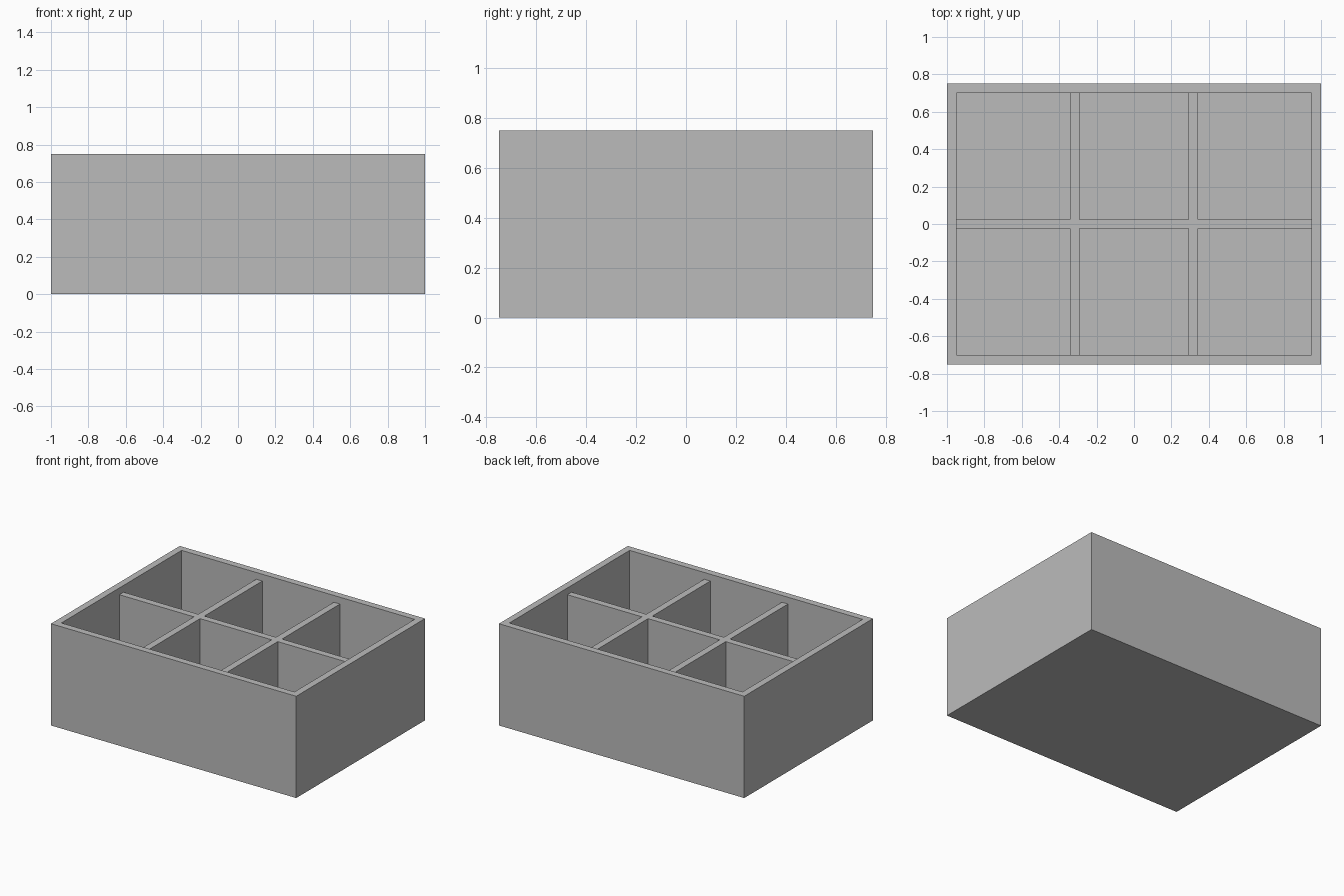
import bpy
import bmesh
from mathutils import Matrix, Vector

default = bpy.data.objects.get("Cube")
if default:
    bpy.data.objects.remove(default, do_unlink=True)

WIDTH, DEPTH, HEIGHT = 2.0, 1.5, 0.75
WALL = 0.05
RIM_DROP = 0.05
COLUMNS = 3

grey = bpy.data.materials.new("plain grey")
grey.use_nodes = True
color = (0.5, 0.5, 0.5, 1.0)
grey.diffuse_color = color
grey.node_tree.nodes["Principled BSDF"].inputs["Base Color"].default_value = color


def add_box(bm, low, high):
    """Add an axis-aligned box between two corners."""
    low, high = Vector(low), Vector(high)
    matrix = Matrix.Translation((low + high) / 2) @ Matrix.Diagonal((*(high - low), 1))
    bmesh.ops.create_cube(bm, size=1, matrix=matrix)


def finish(bm, name):
    mesh = bpy.data.meshes.new(name)
    bm.to_mesh(mesh)
    bm.free()
    mesh.materials.append(grey)
    obj = bpy.data.objects.new(name, mesh)
    bpy.context.collection.objects.link(obj)
    return obj


# Open tray: the top face is inset to make the rim, then sunk to the floor
bm = bmesh.new()
add_box(bm, (-WIDTH / 2, -DEPTH / 2, 0), (WIDTH / 2, DEPTH / 2, HEIGHT))
top = max(bm.faces, key=lambda f: f.calc_center_median().z)
bmesh.ops.inset_region(bm, faces=[top], thickness=WALL, use_even_offset=True)
sunk = bmesh.ops.extrude_discrete_faces(bm, faces=[top])["faces"][0]
bmesh.ops.translate(bm, verts=sunk.verts, vec=(0, 0, WALL - HEIGHT))
bmesh.ops.recalc_face_normals(bm, faces=bm.faces)
finish(bm, "tray")

inner_x, inner_y = WIDTH / 2 - WALL, DEPTH / 2 - WALL
half = WALL / 2
divider_top = HEIGHT - RIM_DROP

# Long divider running from side to side
bm = bmesh.new()
add_box(bm, (-inner_x, -half, WALL), (inner_x, half, divider_top))
finish(bm, "long_divider")

# Cross dividers, in a front and a back half on each column line
for i in range(1, COLUMNS):
    x = -inner_x + 2 * inner_x * i / COLUMNS
    for label, y0, y1 in (("front", -inner_y, -half), ("back", half, inner_y)):
        bm = bmesh.new()
        add_box(bm, (x - half, y0, WALL), (x + half, y1, divider_top))
        finish(bm, f"{label}_cross_divider_{i}")
